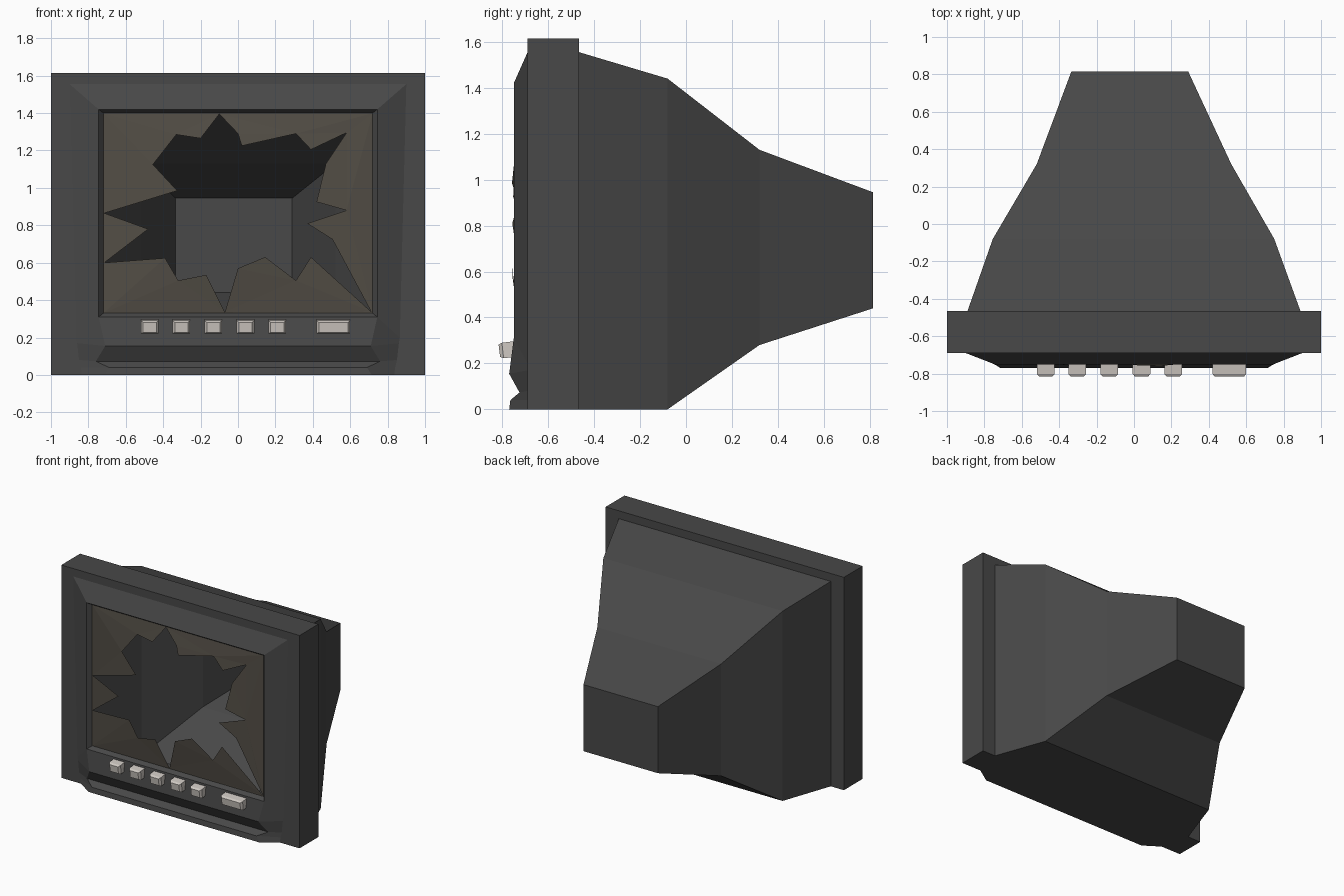
import bpy, bmesh, math
from mathutils import Matrix

if "Cube" in bpy.data.objects:
    bpy.data.objects.remove(bpy.data.objects["Cube"])


def material(name, rgb):
    m = bpy.data.materials.new(name)
    m.diffuse_color = (*rgb, 1)
    m.use_nodes = True
    m.node_tree.nodes["Principled BSDF"].inputs["Base Color"].default_value = m.diffuse_color
    return m


def finish(bm, name, mat):
    me = bpy.data.meshes.new(name)
    bm.to_mesh(me)
    bm.free()
    me.materials.append(mat)
    ob = bpy.data.objects.new(name, me)
    bpy.context.collection.objects.link(ob)
    return ob


def rect(y, x0, x1, z0, z1):
    return [(x0, y, z0), (x1, y, z0), (x1, y, z1), (x0, y, z1)]


def face(bm, pts):
    return bm.faces.new([bm.verts.new(p) for p in pts])


def bridge(bm, a, b):
    n = len(a)
    for i in range(n):
        j = (i + 1) % n
        face(bm, [a[i], a[j], b[j], b[i]])


dark = material("dark_plastic", (0.065, 0.065, 0.065))
glass_mat = material("dusty_glass", (0.085, 0.075, 0.06))
light = material("button_plastic", (0.62, 0.58, 0.54))

# Casing: tapered tube housing and square rim
bm = bmesh.new()
loops = [
    rect(0.815, -0.335, 0.29, 0.44, 0.945),
    rect(0.32, -0.52, 0.52, 0.28, 1.13),
    rect(-0.08, -0.755, 0.75, 0, 1.44),
    rect(-0.465, -0.89, 0.89, 0, 1.555),
    rect(-0.465, -1, 1, 0, 1.615),
    rect(-0.69, -1, 1, 0, 1.615),
]
face(bm, loops[0])
for a, b in zip(loops, loops[1:]):
    bridge(bm, a, b)

# Bezel: raised rows from the top of the screen to the floor, with their roots on the rim
rows = [(0.745, -0.75, 1.42), (0.745, -0.75, 0.31), (0.71, -0.77, 0.155),
        (0.76, -0.725, 0.073), (0.69, -0.765, 0.04), (0.715, -0.77, 0)]
roots = [(0.9, -0.69, 1.555), (0.865, -0.69, 0.2), (0.86, -0.69, 0.17),
         (0.85, -0.69, 0.08), (0.84, -0.69, 0.04), (0.835, -0.69, 0)]


def flip(p):
    return (-p[0], p[1], p[2])


for side in (lambda p: p, flip):
    face(bm, [side(p) for p in [(1, -0.69, 0), (1, -0.69, 1.615)] + roots])
    for i in range(len(rows) - 1):
        quad = [rows[i], rows[i + 1], roots[i + 1], roots[i]]
        face(bm, [side(p) for p in quad])
face(bm, [(-1, -0.69, 1.615), (1, -0.69, 1.615), roots[0], flip(roots[0])])
face(bm, [roots[0], flip(roots[0]), flip(rows[0]), rows[0]])
for a, b in zip(rows[1:], rows[2:] + roots[-1:]):
    face(bm, [a, b, flip(b), flip(a)])

# Screen recess
bridge(bm, rect(-0.75, -0.745, 0.745, 0.31, 1.42),
       rect(-0.72, -0.72, 0.72, 0.33, 1.40))
bmesh.ops.delete(bm, geom=[f for f in bm.faces if f.calc_area() < 1e-6],
                 context='FACES')
bmesh.ops.remove_doubles(bm, verts=bm.verts[:], dist=1e-4)
bmesh.ops.recalc_face_normals(bm, faces=bm.faces[:])
finish(bm, "monitor_casing", dark)

# Broken screen: bulging pane with a jagged hole
hole = [(-0.10, 1.395), (0, 1.29), (0.02, 1.225), (0.31, 1.29), (0.39, 1.205),
        (0.58, 1.295), (0.47, 1.13), (0.42, 0.925), (0.58, 0.88), (0.37, 0.81),
        (0.505, 0.725), (0.712, 0.338), (0.39, 0.63), (0.31, 0.505),
        (0.145, 0.63), (0, 0.57), (-0.07, 0.335), (-0.17, 0.535),
        (-0.32, 0.505), (-0.39, 0.625), (-0.715, 0.6), (-0.48, 0.78),
        (-0.715, 0.865), (-0.325, 0.985), (-0.455, 1.125), (-0.33, 1.285),
        (-0.2, 1.265)]
pane = [(-0.72, 0.33), (0.72, 0.33), (0.72, 1.40), (-0.72, 1.40)]
bm = bmesh.new()
edges = []
for outline in (pane, hole):
    vs = [bm.verts.new((x, 0, z)) for x, z in outline]
    edges += [bm.edges.new((vs[i - 1], vs[i])) for i in range(len(vs))]
bmesh.ops.triangle_fill(bm, edges=edges, use_beauty=True, normal=(0, -1, 0))
for v in bm.verts:
    v.co.y = -0.72 - 0.05 * (1 - (v.co.x / 0.72) ** 2) \
        * max(0, 1 - ((v.co.z - 0.865) / 0.535) ** 2)
for f in bm.faces:
    f.normal_update()
    if f.normal.y > 0:
        f.normal_flip()
finish(bm, "broken_screen", glass_mat)

# Control buttons: chamfered blocks, the last one wide
buttons = [(x, 0.047) for x in (-0.472, -0.303, -0.132, 0.04, 0.21)] + [(0.51, 0.09)]
for i, (x, w) in enumerate(buttons):
    bm = bmesh.new()
    secs = [rect(y, -w + c, w - c, -0.034 + c * 0.6, 0.034 - c * 0.6)
            for y, c in ((0.035, 0), (-0.015, 0), (-0.03, 0.012))]
    face(bm, secs[0])
    face(bm, secs[-1])
    for a, b in zip(secs, secs[1:]):
        bridge(bm, a, b)
    bmesh.ops.remove_doubles(bm, verts=bm.verts[:], dist=1e-4)
    bmesh.ops.recalc_face_normals(bm, faces=bm.faces[:])
    ob = finish(bm, f"button_{i + 1}", light)
    ob.matrix_world = Matrix.Translation((x, -0.783, 0.258)) @ Matrix.Rotation(math.radians(7), 4, 'X')
